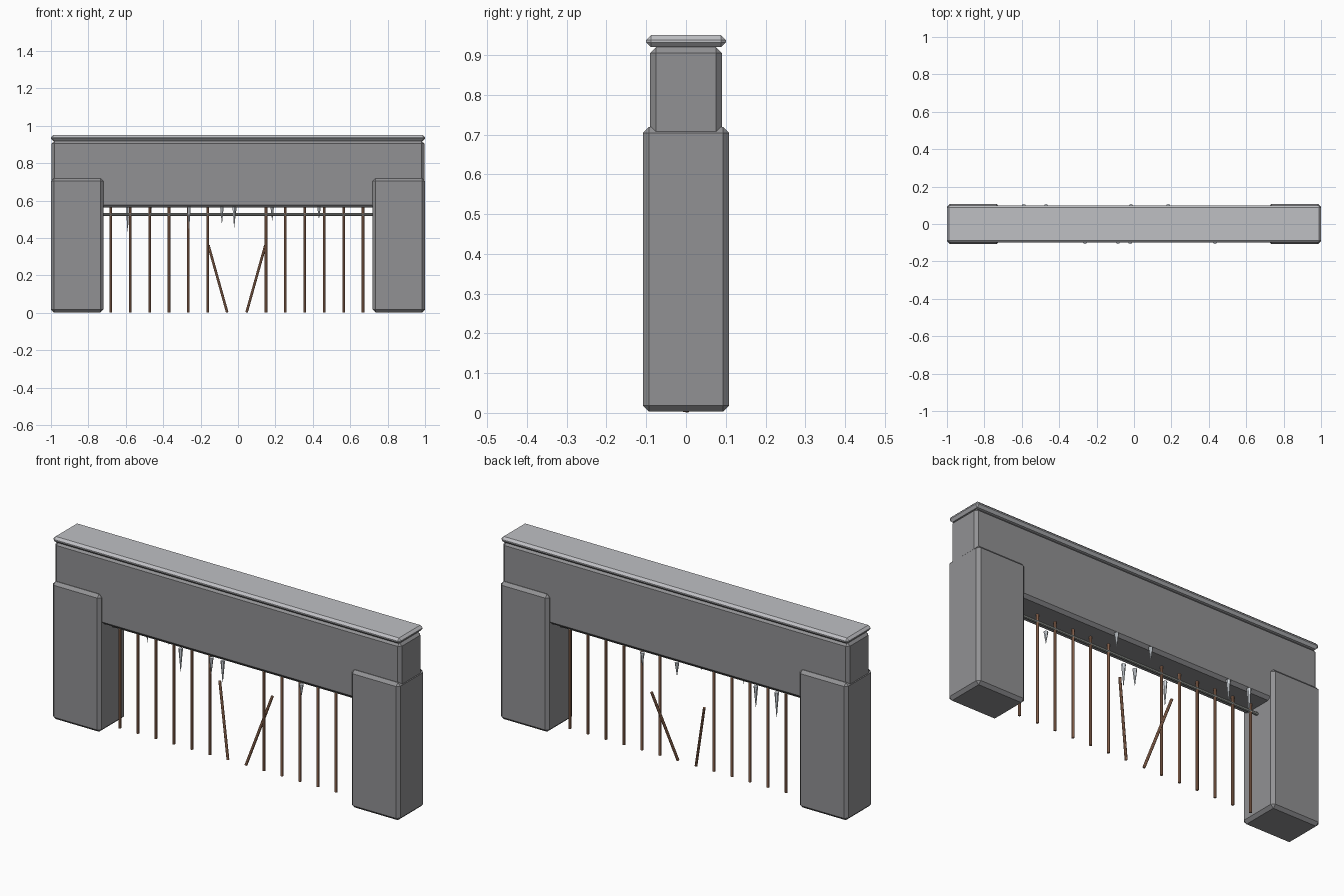
import bpy, bmesh
from mathutils import Vector

cube = bpy.data.objects.get("Cube")
if cube:
    bpy.data.objects.remove(cube, do_unlink=True)


def material(name, colour):
    m = bpy.data.materials.new(name)
    m.use_nodes = True
    m.diffuse_color = (*colour, 1)
    m.node_tree.nodes["Principled BSDF"].inputs["Base Color"].default_value = (*colour, 1)
    return m


stone = material("grey stone", (0.285, 0.285, 0.295))
pale_stone = material("pale stone", (0.52, 0.525, 0.55))
rust = material("rusty iron", (0.42, 0.21, 0.125))
steel = material("dull steel", (0.33, 0.35, 0.33))
ice = material("pale ice", (0.78, 0.83, 0.88))


def add_object(name, bm, mat):
    bmesh.ops.recalc_face_normals(bm, faces=bm.faces)
    mesh = bpy.data.meshes.new(name)
    bm.to_mesh(mesh)
    bm.free()
    mesh.materials.append(mat)
    obj = bpy.data.objects.new(name, mesh)
    bpy.context.collection.objects.link(obj)


def block(name, low, high, bevel, mat):
    """Box between two corners with a flat chamfer on every edge."""
    low, high = Vector(low), Vector(high)
    bm = bmesh.new()
    bmesh.ops.create_cube(bm, size=1)
    for v in bm.verts:
        v.co = (low + high) / 2 + v.co * (high - low)
    bmesh.ops.bevel(bm, geom=bm.edges[:], offset=bevel, segments=1,
                    affect='EDGES', clamp_overlap=True)
    add_object(name, bm, mat)


def rod(name, start, end, radius, mat, tip=None, sides=8):
    """Straight bar, or a tapered spike when a tip radius is given."""
    start, end = Vector(start), Vector(end)
    axis = end - start
    bm = bmesh.new()
    bmesh.ops.create_cone(bm, cap_ends=True, segments=sides, radius1=radius,
                          radius2=radius if tip is None else tip, depth=axis.length)
    turn = axis.to_track_quat('Z', 'Y').to_matrix()
    for v in bm.verts:
        v.co = (start + end) / 2 + turn @ v.co
    add_object(name, bm, mat)


# Masonry: two pillars, lintel beam and coping
for side, x0, x1 in (("right", -1, -0.72), ("left", 0.72, 1)):
    block(side + "_pillar", (x0, -0.108, 0.003), (x1, 0.108, 0.719), 0.015, stone)
block("lintel_beam", (-0.997, -0.09, 0.562), (0.997, 0.09, 0.92), 0.015, stone)
block("coping", (-1, -0.1, 0.92), (1, 0.1, 0.95), 0.012, pale_stone)

# Grille: evenly spaced bars, the middle two broken off and bent backwards
rod("cross_rail", (-0.73, 0, 0.525), (0.73, 0, 0.525), 0.008, steel)
for i in range(14):
    x = -0.68 + i * 0.1037
    if i in (6, 7):
        lean = -0.1 if i == 6 else 0.1
        rod("broken_bar", (x, 0, 0.003), (x + lean, 0.075, 0.36), 0.007, rust)
    else:
        rod("grille_bar", (x, 0, 0.002), (x, 0, 0.575), 0.007, rust)

# Icicles along the lower edges of the beam: x, side, height of the tip
icicles = [(-0.59, 1, 0.435), (-0.47, 1, 0.455), (-0.016, 1, 0.5), (0.183, 1, 0.495),
           (-0.262, -1, 0.445), (-0.086, -1, 0.48), (-0.02, -1, 0.455), (0.433, -1, 0.505)]
for x, side, tip_z in icicles:
    y = side * 0.097
    rod("icicle", (x, y, 0.565), (x, y, tip_z), 0.011, ice, tip=0.001, sides=6)
